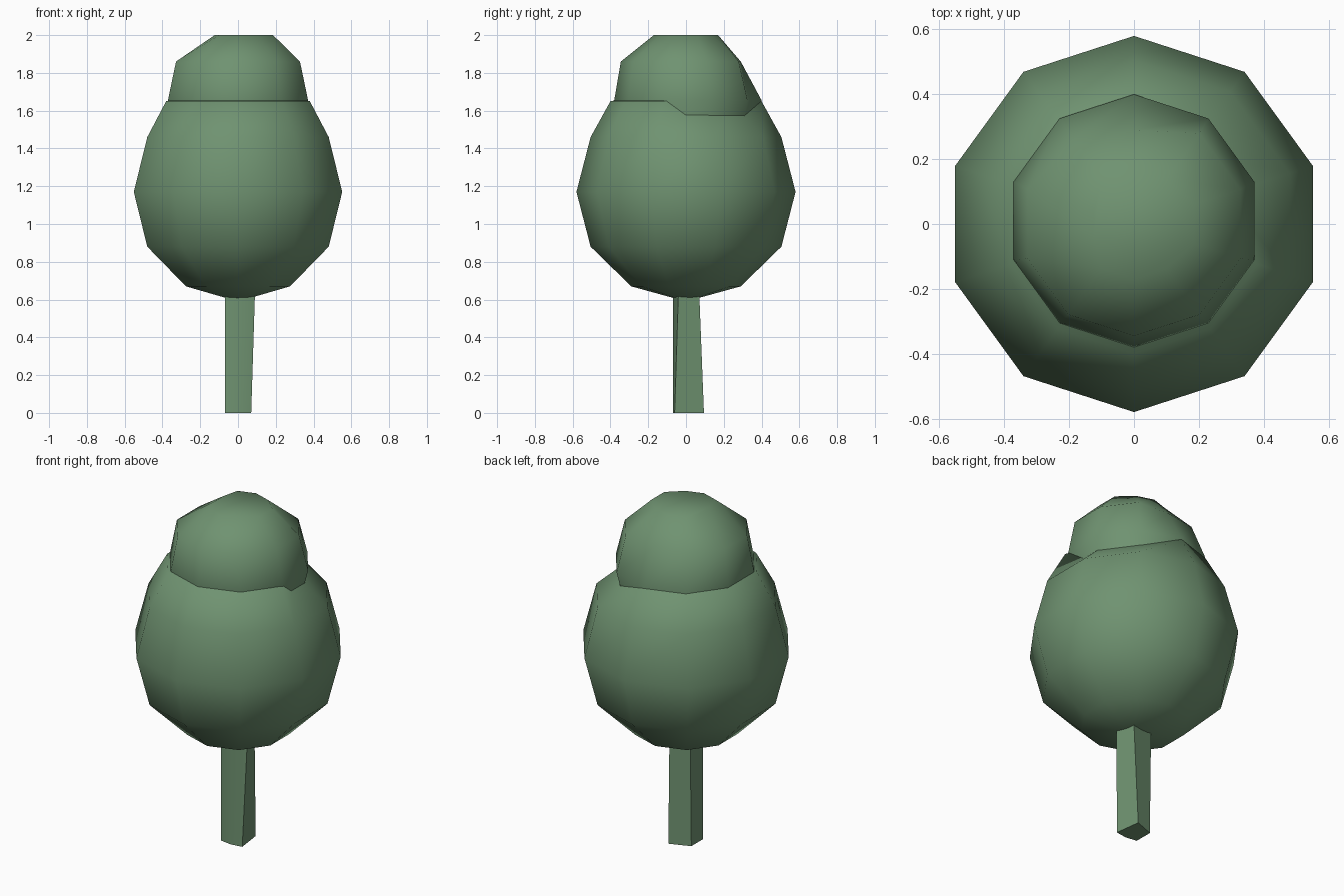
import bpy
from math import cos, sin, radians

cube = bpy.data.objects.get("Cube")
if cube:
    bpy.data.objects.remove(cube)

SEGMENTS = 10
STEP = 360 / SEGMENTS

green = bpy.data.materials.new("leaf green")
green.use_nodes = True
colour = (0.16, 0.29, 0.165, 1)
green.diffuse_color = colour
green.node_tree.nodes["Principled BSDF"].inputs["Base Color"].default_value = colour


def circle(radius, z, y=0.0, tweak=None):
    """One ring of points; tweak changes the radius at chosen angles."""
    points = []
    for i in range(SEGMENTS):
        angle = round(90 + i * STEP) % 360
        r = (tweak or {}).get(angle, radius)
        points.append((r * cos(radians(angle)), y + r * sin(radians(angle)), z))
    return points


def loft(name, rings, bottom=None, top=None):
    """Skin a stack of rings, closing each end with a fan or a flat face."""
    n = len(rings[0])
    verts = [p for ring in rings for p in ring]
    faces = []
    for k in range(len(rings) - 1):
        for i in range(n):
            j = (i + 1) % n
            faces.append((k * n + i, k * n + j, (k + 1) * n + j, (k + 1) * n + i))
    last = (len(rings) - 1) * n
    if bottom:
        verts.append(bottom)
        faces += [((i + 1) % n, i, len(verts) - 1) for i in range(n)]
    else:
        faces.append(tuple(reversed(range(n))))
    if top:
        verts.append(top)
        faces += [(last + i, last + (i + 1) % n, len(verts) - 1) for i in range(n)]
    else:
        faces.append(tuple(range(last, last + n)))
    mesh = bpy.data.meshes.new(name)
    mesh.from_pydata(verts, [], faces)
    mesh.materials.append(green)
    obj = bpy.data.objects.new(name, mesh)
    bpy.context.collection.objects.link(obj)
    return obj


def smooth(obj, angle):
    bpy.ops.object.select_all(action='DESELECT')
    obj.select_set(True)
    bpy.context.view_layer.objects.active = obj
    bpy.ops.object.shade_smooth_by_angle(angle=radians(angle))


# Lower foliage: round ball whose shoulder runs up to the upper ball,
# except at the back left, where it tucks underneath
lower = loft("lower_foliage", [
    circle(0.29, 0.67),
    circle(0.505, 0.88),
    circle(0.58, 1.17),
    circle(0.505, 1.46),
    circle(0.40, 1.65, tweak={18: 0.29, 54: 0.29}),
], bottom=(0, 0, 0.59), top=(0, 0, 1.72))
smooth(lower, 75)

# Upper foliage: smaller ball with a flattened crown
upper = loft("upper_foliage", [
    circle(0.34, 1.45, 0.01),
    circle(0.39, 1.655, 0.01),
    circle(0.345, 1.86, 0.0, tweak={90: 0.29, 126: 0.32}),
    circle(0.17, 2.0, 0.0, tweak={162: 0.13, 198: 0.13, 18: 0.195, 342: 0.195}),
])
smooth(upper, 75)

# Trunk: slim uneven post, wider to the left at the top and to the back below
trunk = loft("trunk", [
    [(-0.07, -0.06, 0), (0.0, -0.07, 0), (0.07, -0.06, 0), (0.05, 0.095, 0), (-0.07, 0.05, 0)],
    [(-0.07, -0.06, 0.64), (0.01, -0.07, 0.64), (0.09, -0.04, 0.64), (0.06, 0.07, 0.64), (-0.07, 0.06, 0.64)],
])
smooth(trunk, 50)
